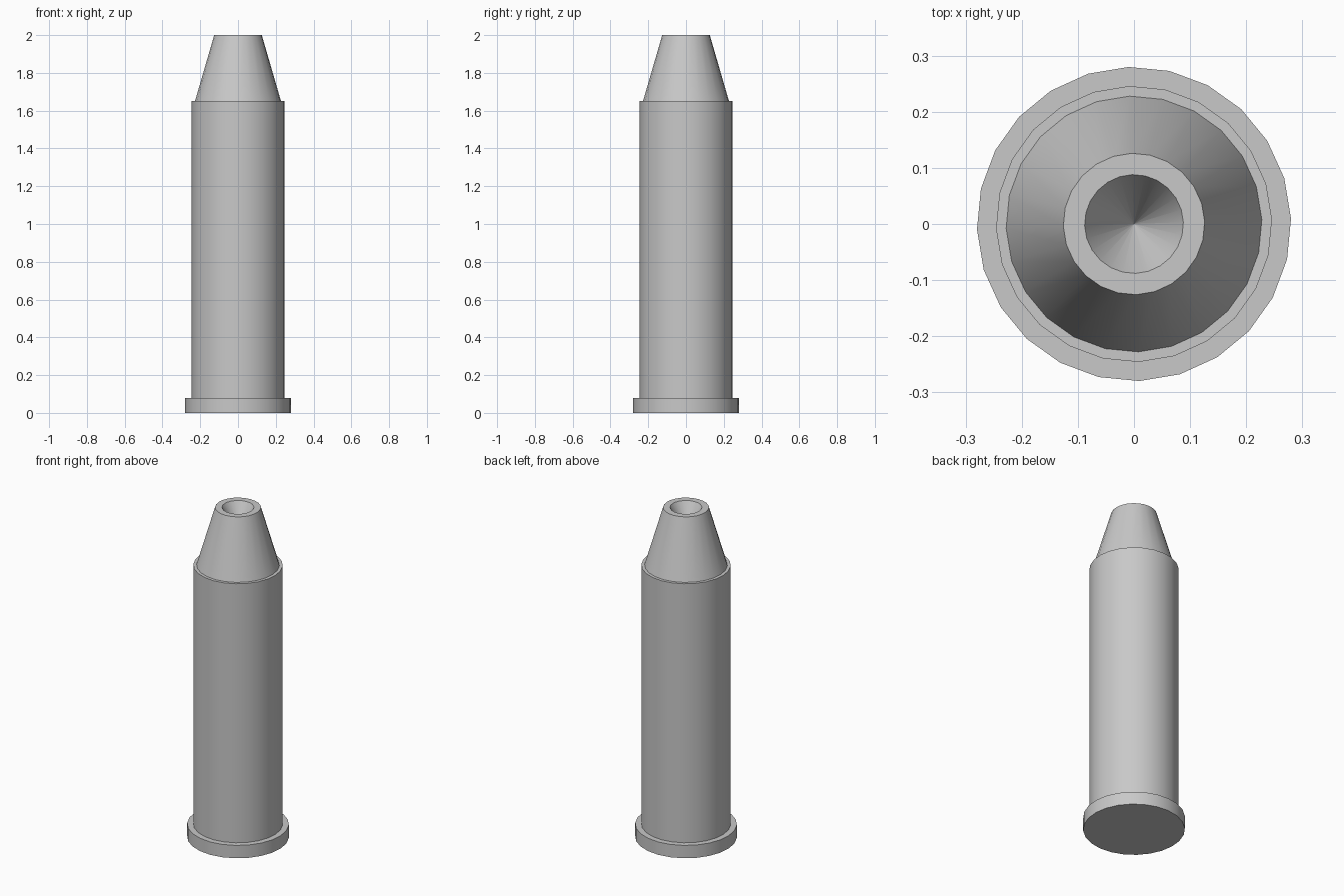
import bpy, bmesh, math

SIDES = 24
TURN = math.radians(2)

if "Cube" in bpy.data.objects:
    bpy.data.objects.remove(bpy.data.objects["Cube"], do_unlink=True)

grey = bpy.data.materials.new("plain_grey")
grey.use_nodes = True
colour = (0.58, 0.58, 0.58, 1)
grey.diffuse_color = colour
grey.node_tree.nodes["Principled BSDF"].inputs["Base Color"].default_value = colour


def lathe(name, profile, cap_start=False, cap_end=False):
    """Turn a (radius, height) profile, listed from the outside bottom upwards, about z."""
    bm = bmesh.new()
    rings = []
    for r, z in profile:
        angles = [TURN + math.tau * i / SIDES for i in range(SIDES)]
        rings.append([bm.verts.new((r * math.cos(a), r * math.sin(a), z)) for a in angles])
    for low, high in zip(rings, rings[1:]):
        for i in range(SIDES):
            j = (i + 1) % SIDES
            bm.faces.new((low[i], low[j], high[j], high[i]))
    if cap_start:
        bm.faces.new(rings[0][::-1])
    if cap_end:
        bm.faces.new(rings[-1])
    mesh = bpy.data.meshes.new(name)
    bm.to_mesh(mesh)
    bm.free()
    mesh.materials.append(grey)
    # Smooth sides, crisp steps
    mesh.shade_smooth()
    mesh.set_sharp_from_angle(angle=math.radians(30))
    obj = bpy.data.objects.new(name, mesh)
    bpy.context.collection.objects.link(obj)
    return obj


# Wide flange at the foot
lathe("base_flange", [(0.28, 0), (0.28, 0.078), (0.246, 0.078)], cap_start=True)

# Long straight body with a narrow shoulder
lathe("body_tube", [(0.246, 0.078), (0.246, 1.65), (0.228, 1.65)])

# Tapered tip with a conical hollow ending in a tiny cap
lathe("hollow_tip", [(0.228, 1.65), (0.126, 2), (0.088, 2), (0.0005, 1.84)], cap_end=True)
